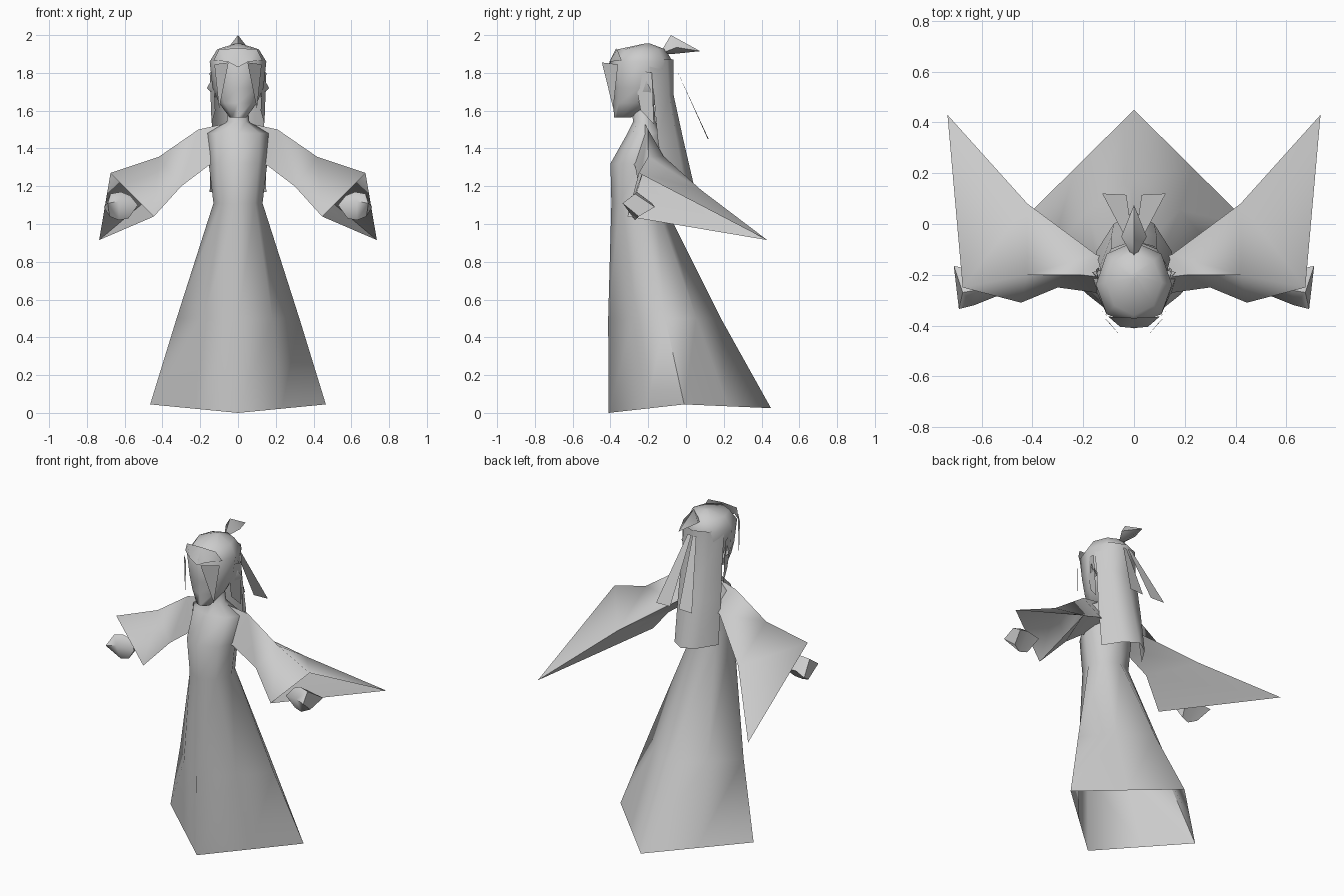
import bpy, bmesh, math

grey = bpy.data.materials.new("plain_grey")
grey.diffuse_color = (0.6, 0.6, 0.6, 1)


def make(name, verts, faces, mirror=False, angle=60, closed=True):
    """Mesh object, optionally mirrored over x, smooth with sharp folds kept."""
    me = bpy.data.meshes.new(name)
    me.from_pydata(verts, [], faces)
    bm = bmesh.new()
    bm.from_mesh(me)
    if closed:
        bmesh.ops.recalc_face_normals(bm, faces=bm.faces)
    bm.to_mesh(me)
    bm.free()
    me.materials.append(grey)
    ob = bpy.data.objects.new(name, me)
    bpy.context.collection.objects.link(ob)
    if mirror:
        ob.modifiers.new("mirror", "MIRROR")
        ob.modifiers["mirror"].use_mirror_merge = False
    bpy.ops.object.select_all(action="DESELECT")
    ob.select_set(True)
    bpy.context.view_layer.objects.active = ob
    bpy.ops.object.shade_smooth_by_angle(angle=math.radians(angle))
    return ob


def loft(name, rings, cap_start=False, cap_end=False, **kw):
    """Skin a list of rings that share one point count."""
    n = len(rings[0])
    verts = [p for r in rings for p in r]
    faces = [(i * n + j, i * n + (j + 1) % n, (i + 1) * n + (j + 1) % n, (i + 1) * n + j)
             for i in range(len(rings) - 1) for j in range(n)]
    if cap_start:
        faces.append(tuple(range(n)))
    if cap_end:
        faces.append(tuple(range(len(verts) - n, len(verts))))
    return make(name, verts, faces, **kw)


def ring(w, front, back, side, d, zf, zs=None, zb=None):
    """Eight-point section; d = 0.5 is a diamond, 0.7 is round."""
    zs = zf if zs is None else zs
    zb = zf if zb is None else zb
    f, b = side + (front - side) * d, side + (back - side) * d
    zfm, zbm = (zf + zs) / 2, (zb + zs) / 2
    return [(0, front, zf), (w * d, f, zfm), (w, side, zs), (w * d, b, zbm),
            (0, back, zb), (-w * d, b, zbm), (-w, side, zs), (-w * d, f, zfm)]


# Robe: diamond hem, slim waist, chest, shoulders and neck
loft("robe", [
    ring(0.465, -0.41, 0.45, -0.01, 0.5, 0.0, 0.045, 0.025),
    ring(0.325, -0.412, 0.185, -0.11, 0.56, 0.5),
    ring(0.13, -0.395, -0.12, -0.25, 0.7, 1.11),
    ring(0.155, -0.40, -0.11, -0.25, 0.7, 1.32),
    ring(0.165, -0.31, -0.13, -0.21, 0.7, 1.48),
    ring(0.06, -0.28, -0.16, -0.22, 0.7, 1.54),
    ring(0.05, -0.29, -0.17, -0.23, 0.7, 1.64),
], angle=80)

# Wide three-sided sleeves, open at the cuff and trailing back to a point
loft("sleeve", [
    [(0.05, -0.22, 1.535), (0.10, -0.30, 1.33), (0.09, -0.14, 1.36)],
    [(0.21, -0.20, 1.50), (0.155, -0.27, 1.31), (0.15, -0.12, 1.36)],
    [(0.42, -0.20, 1.355), (0.30, -0.25, 1.20), (0.42, 0.08, 1.18)],
    [(0.675, -0.25, 1.27), (0.445, -0.31, 1.04), (0.735, 0.43, 0.915)],
], mirror=True, angle=100)

# Hands flaring out of the cuffs
loft("hand", [
    [(0.53, -0.28, 1.10), (0.57, -0.25, 1.15), (0.55, -0.19, 1.10), (0.58, -0.26, 1.03)],
    [(0.63, -0.32, 1.12), (0.62, -0.26, 1.17), (0.64, -0.18, 1.11), (0.63, -0.27, 1.02)],
    [(0.69, -0.335, 1.11), (0.675, -0.27, 1.16), (0.71, -0.165, 1.09), (0.68, -0.25, 1.04)],
], cap_start=True, cap_end=True, mirror=True, angle=70)

# Head with narrow chin and rounded crown
loft("head", [
    ring(0.045, -0.38, -0.29, -0.34, 0.7, 1.565),
    ring(0.10, -0.387, -0.15, -0.28, 0.7, 1.64),
    ring(0.135, -0.39, -0.09, -0.25, 0.7, 1.72),
    ring(0.15, -0.40, -0.07, -0.24, 0.72, 1.86),
    ring(0.11, -0.36, -0.11, -0.23, 0.7, 1.925),
    ring(0.015, -0.22, -0.19, -0.205, 0.7, 1.955),
], cap_start=True, cap_end=True, angle=80)

# Long hair falling down the back as a folded sheet
hair = [(1.87, 0.13, -0.20, 0.09, -0.10, -0.065),
        (1.68, 0.135, -0.17, 0.09, -0.09, -0.065),
        (1.45, 0.14, -0.15, 0.09, -0.05, -0.015),
        (1.17, 0.15, -0.11, 0.08, 0.00, 0.05)]
hair_points = [p for z, w, s, m, b, c in hair
               for p in ((-w, s, z), (-m, b, z), (0, c, z), (m, b, z), (w, s, z))]
make("back_hair", hair_points,
     [(r * 5 + i, r * 5 + i + 1, r * 5 + i + 6, r * 5 + i + 5) for r in range(3) for i in range(4)],
     angle=80)

# Pointed bangs, side locks and ears
make("bang", [(0.125, -0.36, 1.845), (0.05, -0.445, 1.855), (0.10, -0.385, 1.61)],
     [(0, 2, 1)], mirror=True, closed=False)
make("forehead_hair", [(0, -0.41, 1.83), (0.055, -0.405, 1.86), (0.13, -0.34, 1.865),
                       (0.10, -0.365, 1.925), (0, -0.37, 1.93)],
     [(0, 1, 4), (1, 3, 4), (1, 2, 3)], mirror=True, closed=False)
make("side_lock", [(0.13, -0.28, 1.82), (0.15, -0.18, 1.80), (0.14, -0.17, 1.53), (0.12, -0.24, 1.60)],
     [(0, 3, 2, 1)], mirror=True, closed=False)
make("ear", [(0.12, -0.25, 1.69), (0.165, -0.19, 1.72), (0.13, -0.22, 1.78), (0.12, -0.18, 1.67)],
     [(0, 1, 2), (1, 3, 2), (0, 3, 1)], mirror=True)

# Topknot
make("topknot", [(0, -0.14, 1.90), (0, -0.08, 2.0), (0, 0.075, 1.915),
                 (0.05, -0.05, 1.935), (0, -0.07, 1.90), (-0.05, -0.05, 1.935)],
     [(0, 3, 1), (3, 2, 1), (2, 5, 1), (5, 0, 1), (3, 0, 4), (2, 3, 4), (5, 2, 4), (0, 5, 4)],
     angle=75)

# Two hanging ribbons
make("ribbon", [(0.005, -0.06, 1.84), (0.03, -0.06, 1.84), (0.125, 0.12, 1.45), (0.03, 0.115, 1.45)],
     [(0, 1, 2, 3)], mirror=True, closed=False)
